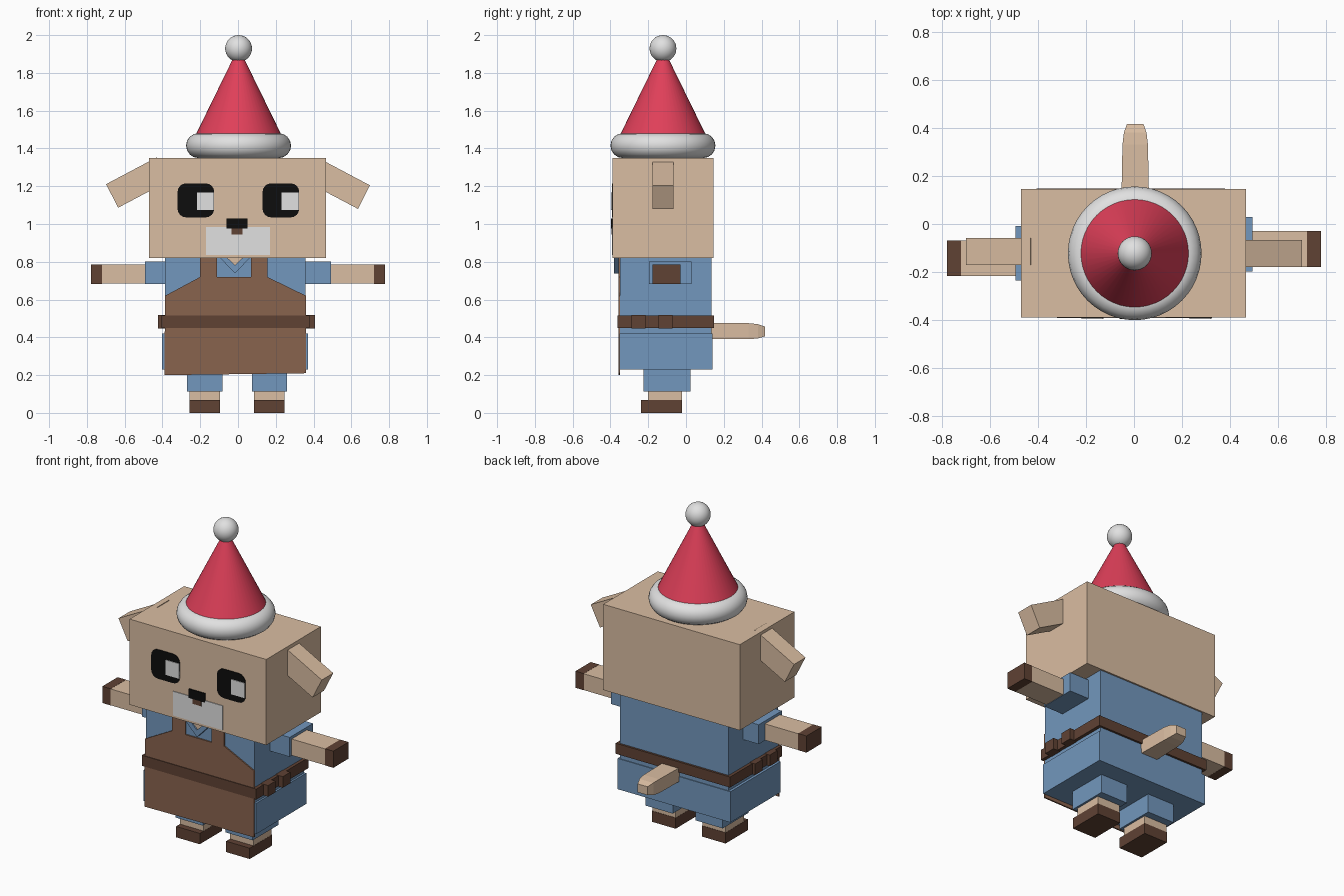
import bpy, bmesh, math

if "Cube" in bpy.data.objects:
    bpy.data.objects.remove(bpy.data.objects["Cube"])


def material(name, r, g, b):
    m = bpy.data.materials.new(name)
    m.use_nodes = True
    m.diffuse_color = (r, g, b, 1)
    bsdf = next(n for n in m.node_tree.nodes if n.type == 'BSDF_PRINCIPLED')
    bsdf.inputs["Base Color"].default_value = (r, g, b, 1)
    bsdf.inputs["Roughness"].default_value = 0.8
    return m


tan = material("tan fur", 0.70, 0.51, 0.36)
blue = material("blue cloth", 0.17, 0.31, 0.51)
apron_brown = material("apron brown", 0.25, 0.125, 0.076)
dark_brown = material("dark brown leather", 0.115, 0.054, 0.034)
black = material("black", 0.004, 0.004, 0.004)
white = material("white", 0.75, 0.75, 0.75)
red = material("red felt", 0.74, 0.05, 0.10)


def finish(name, bm, mat):
    bmesh.ops.recalc_face_normals(bm, faces=bm.faces)
    mesh = bpy.data.meshes.new(name)
    bm.to_mesh(mesh)
    bm.free()
    mesh.materials.append(mat)
    obj = bpy.data.objects.new(name, mesh)
    bpy.context.collection.objects.link(obj)
    return obj


def loft(name, mat, rings):
    """Skin a row of equal-length closed rings and cap both ends."""
    bm = bmesh.new()
    rows = [[bm.verts.new(p) for p in ring] for ring in rings]
    n = len(rows[0])
    for a, b in zip(rows, rows[1:]):
        for i in range(n):
            j = (i + 1) % n
            bm.faces.new((a[i], a[j], b[j], b[i]))
    bm.faces.new(rows[0])
    bm.faces.new(rows[-1])
    return finish(name, bm, mat)


def prism(name, mat, outline, y0, y1):
    """Extrude an x/z outline along y."""
    return loft(name, mat, [[(x, y, z) for x, z in outline] for y in (y0, y1)])


def box(name, mat, x, y, z):
    x0, x1 = sorted(x)
    return prism(name, mat, [(x0, z[0]), (x1, z[0]), (x1, z[1]), (x0, z[1])], *y)


def rounded(cx, cz, hw, hh, r, steps=4):
    pts = []
    for k, (sx, sz) in enumerate(((1, 1), (-1, 1), (-1, -1), (1, -1))):
        for i in range(steps + 1):
            a = math.pi / 2 * (k + i / steps)
            pts.append((cx + sx * (hw - r) + r * math.cos(a),
                        cz + sz * (hh - r) + r * math.sin(a)))
    return pts


def smooth(name, mat):
    obj = bpy.context.object
    obj.name = name
    obj.data.materials.append(mat)
    bpy.ops.object.shade_smooth_by_angle()


# Head and face
FACE = -0.388
box("head", tan, (-0.47, 0.465), (FACE, 0.145), (0.82, 1.35))
box("muzzle", white, (-0.17, 0.17), (FACE - 0.004, FACE), (0.835, 0.985))
box("nose", black, (-0.06, 0.05), (FACE - 0.008, FACE), (0.975, 1.03))
box("mouth", dark_brown, (-0.035, 0.025), (FACE - 0.007, FACE), (0.945, 0.975))
for side, cx, gx in (("right", -0.223, -0.172), ("left", 0.227, 0.277)):
    prism(side + "_eye", black, rounded(cx, 1.125, 0.097, 0.09, 0.045),
          FACE - 0.004, FACE)
    box(side + "_eye_glint", white, (gx - 0.046, gx + 0.046),
        (FACE - 0.008, FACE), (1.075, 1.168))

# Floppy ears
for side, s, y, lift in (("left", 1, -0.122, 0), ("right", -1, -0.115, 0.006)):
    outline = [(0.43, 1.347), (0.698, 1.205), (0.635, 1.08), (0.37, 1.22)]
    prism(side + "_ear", tan, [(s * x, z + lift) for x, z in outline],
          y - 0.056, y + 0.056)

# Hat
HAT = (0.003, -0.122)
bpy.ops.mesh.primitive_cone_add(vertices=48, radius1=0.25, radius2=0.02,
                                depth=0.47, location=(*HAT, 1.66))
smooth("hat_cone", red)
bpy.ops.mesh.primitive_torus_add(major_segments=48, minor_segments=16,
                                 major_radius=0.212, minor_radius=0.066,
                                 location=(*HAT, 1.415))
smooth("hat_brim", white)
bpy.ops.mesh.primitive_uv_sphere_add(segments=32, ring_count=16, radius=0.071,
                                     location=(*HAT, 1.929))
smooth("hat_pompom", white)

# Torso, skirt and apron
box("torso", blue, (-0.386, 0.358), (-0.35, 0.135), (0.24, 0.82))
box("skirt", blue, (-0.402, 0.37), (-0.351, 0.14), (0.23, 0.42))
prism("apron", apron_brown,
      [(-0.39, 0.2), (0.36, 0.21), (0.36, 0.62), (0.155, 0.72), (0.155, 0.82),
       (0.07, 0.82), (0.07, 0.72), (-0.11, 0.72), (-0.11, 0.82),
       (-0.2, 0.82), (-0.2, 0.72), (-0.386, 0.62)], -0.358, -0.349)

# Collar flaps around an open neck
NECK = -0.016
for side, s in (("right", -1), ("left", 1)):
    flap = [(0, 0.738), (0.078, 0.82), (0.04, 0.82), (0, 0.782)]
    prism(side + "_collar", blue, [(NECK + s * x, z) for x, z in flap],
          -0.38, -0.349)
prism("neck", tan, [(NECK - 0.04, 0.82), (NECK, 0.78), (NECK + 0.04, 0.82)],
      -0.372, -0.349)

# Belt with side pouches
box("belt", dark_brown, (-0.405, 0.378), (-0.362, 0.148), (0.45, 0.515))
for side, x in (("right", (-0.423, -0.38)), ("left", (0.35, 0.408))):
    for i, y in enumerate((-0.252, -0.108)):
        box(f"{side}_pouch_{i}", dark_brown, x, (y - 0.037, y + 0.037),
            (0.448, 0.517))

# Arms: sleeve, forearm, paw
for side, s, dy in (("left", 1, 0), ("right", -1, -0.038)):
    box(side + "_sleeve", blue, (s * 0.33, s * 0.492),
        (-0.197 + dy, 0.03 + dy), (0.682, 0.802))
    box(side + "_forearm", tan, (s * 0.48, s * 0.72),
        (-0.178 + dy, -0.03 + dy), (0.684, 0.785))
    box(side + "_paw", dark_brown, (s * 0.72, s * 0.777),
        (-0.178 + dy, -0.03 + dy), (0.683, 0.786))

# Legs: cuff, ankle, shoe
for side, x in (("right", -0.176), ("left", 0.166)):
    box(side + "_cuff", blue, (x - 0.093, x + 0.093), (-0.226, 0.025), (0.114, 0.24))
    box(side + "_ankle", tan, (x - 0.08, x + 0.08), (-0.2, -0.022), (0.06, 0.12))
    box(side + "_shoe", dark_brown, (x - 0.081, x + 0.081), (-0.238, -0.02), (0, 0.067))

# Tail, tapering at the tip
sections = [(0.12, 0.057, 0.39, 0.475), (0.33, 0.053, 0.39, 0.475),
            (0.38, 0.047, 0.394, 0.47), (0.417, 0.034, 0.405, 0.457)]
loft("tail", tan, [[(0.005 - w, y, lo), (0.005 + w, y, lo),
                    (0.005 + w, y, hi), (0.005 - w, y, hi)]
                   for y, w, lo, hi in sections])
